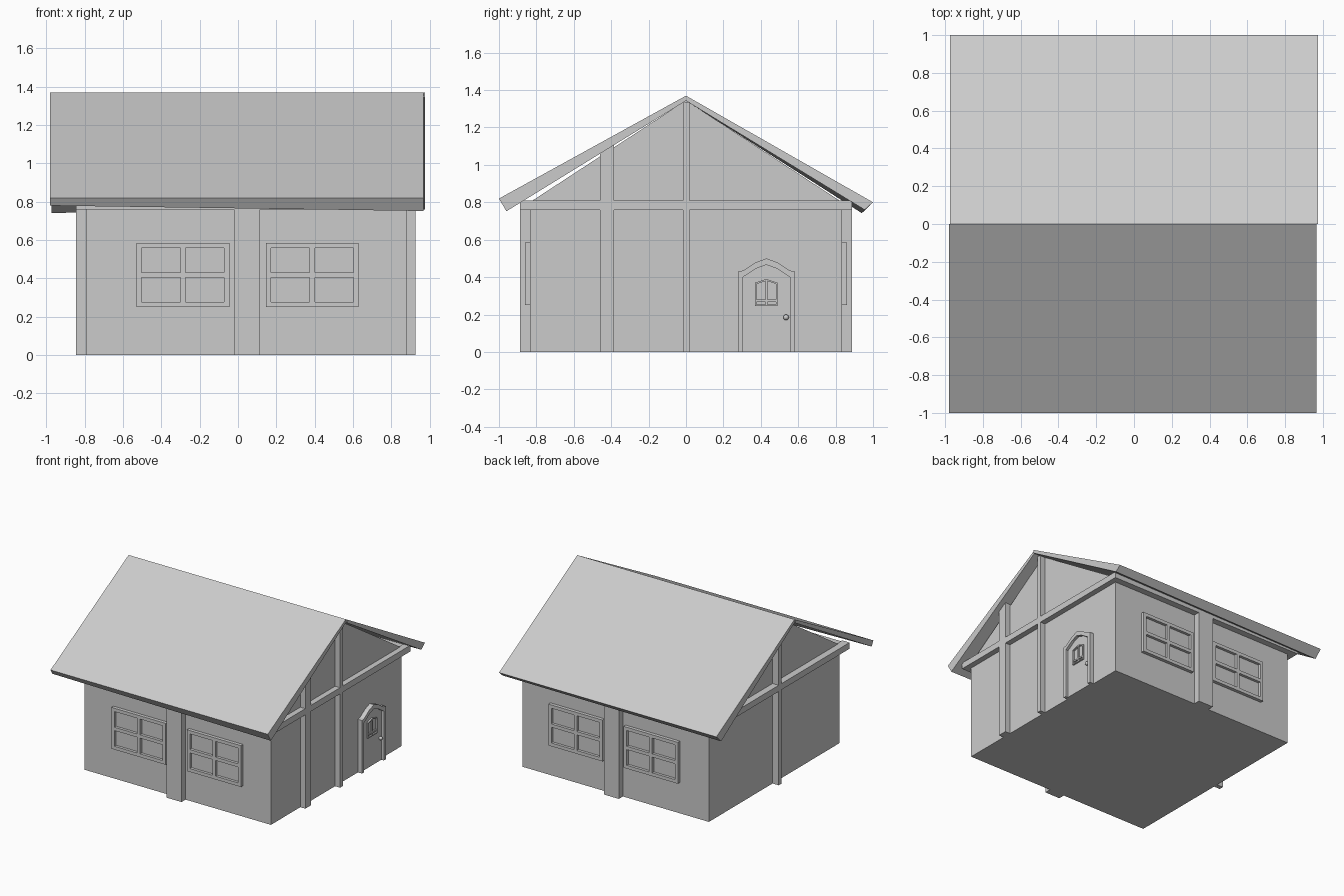
import bpy, bmesh, math
from mathutils import Matrix, Vector

if "Cube" in bpy.data.objects:
    bpy.data.objects.remove(bpy.data.objects["Cube"])

X0, X1 = -0.79, 0.88        # gable wall planes
W = 0.835                   # half depth of the walls
PX0, PX1, PY = -0.845, 0.925, 0.887   # outer faces of the timber


def finish(name, bm):
    bmesh.ops.recalc_face_normals(bm, faces=bm.faces)
    me = bpy.data.meshes.new(name)
    bm.to_mesh(me)
    bm.free()
    ob = bpy.data.objects.new(name, me)
    bpy.context.collection.objects.link(ob)
    return ob


def add_box(bm, x0, x1, y0, y1, z0, z1):
    m = Matrix.Translation(((x0 + x1) / 2, (y0 + y1) / 2, (z0 + z1) / 2))
    m = m @ Matrix.Diagonal((abs(x1 - x0), abs(y1 - y0), abs(z1 - z0), 1))
    bmesh.ops.create_cube(bm, size=1, matrix=m)


def boxes(name, *dims):
    bm = bmesh.new()
    for d in dims:
        add_box(bm, *d)
    return finish(name, bm)


def loft(name, left, x0, right, x1):
    """Prism between two (y, z) outlines at x0 and x1."""
    bm = bmesh.new()
    a = [bm.verts.new((x0, y, z)) for y, z in left]
    b = [bm.verts.new((x1, y, z)) for y, z in right]
    bm.faces.new(a)
    bm.faces.new(b)
    n = len(a)
    for i in range(n):
        j = (i + 1) % n
        bm.faces.new((a[i], a[j], b[j], b[i]))
    return finish(name, bm)


def prism(name, pts, x0, x1):
    return loft(name, pts, x0, pts, x1)


def add_mirror(ob):
    """Mirror a front part to the back."""
    ob.modifiers.new("mirror", 'MIRROR').use_axis = (False, True, False)


# House body with gables
prism("walls", [(-W, 0), (W, 0), (W, 0.80), (0, 1.345), (-W, 0.80)], X0, X1)

# Roof: two slabs, slightly tapering along the eaves
ridge_t, ridge_b = (0, 1.37), (0, 1.343)
loft("roof_front",
     [ridge_t, (-1, 0.82), (-0.975, 0.78), ridge_b], -0.98,
     [ridge_t, (-1, 0.82), (-0.96, 0.752), ridge_b], 0.967)
loft("roof_back",
     [ridge_t, (1, 0.80), (0.94, 0.742), ridge_b], -0.973,
     [ridge_t, (1, 0.80), (0.955, 0.76), ridge_b], 0.975)

# Beam running round the wall tops
boxes("left_beam", (PX0, X0 + 0.01, -PY, PY, 0.76, 0.81))
boxes("right_beam", (X1 - 0.01, PX1, -PY, PY, 0.76, 0.81))
add_mirror(boxes("eave_beam", (X0, X1, -PY, -W + 0.01, 0.76, 0.80)))


# Timber posts on the gables, tops cut to the roof slope
def gable_post(name, y0, y1, x0, x1):
    top = lambda y: 1.345 - 0.62 * abs(y)
    prism(name, [(y0, 0), (y1, 0), (y1, top(y1)), (y0, top(y0))], x0, x1)


gable_post("right_centre_post", -0.015, 0.02, X1 - 0.01, PX1)
gable_post("right_side_post", -0.46, -0.385, X1 - 0.01, PX1)
gable_post("left_centre_post", -0.015, 0.02, PX0, X0 + 0.01)

# Wide posts between the windows
add_mirror(boxes("wall_post", (-0.02, 0.115, -PY, -W + 0.01, 0, 0.78)))

# Four-pane windows: frame and glazing bars over recessed glass
for name, x in (("left_window", -0.53), ("right_window", 0.145)):
    w, z0, z1, t = 0.485, 0.25, 0.585, 0.027
    yf, yb = -0.862, -W + 0.01
    xm, zm = x + w / 2, (z0 + z1) / 2
    frame = boxes(name + "_frame",
                  (x, x + t, yf, yb, z0, z1),
                  (x + w - t, x + w, yf, yb, z0, z1),
                  (xm - t / 2, xm + t / 2, yf, yb, z0 + t, z1 - t),
                  (x + t, x + w - t, yf, yb, z0, z0 + t),
                  (x + t, x + w - t, yf, yb, z1 - t, z1),
                  (x + t, x + w - t, yf, yb, zm - t / 2, zm + t / 2))
    add_mirror(frame)
    add_mirror(boxes(name + "_glass", (x + t, x + w - t, -W - 0.005, yb, z0 + t, z1 - t)))

# Door with pointed arch: frame is an outline band, mirrored about its centre
DY = 0.43


def both(half):
    """Complete a half outline (offset from door centre, z)."""
    return [(DY - a, z) for a, z in half] + [(DY + a, z) for a, z in reversed(half) if a > 0]


outer = [(0.152, 0), (0.152, 0.43), (0.125, 0.435), (0.06, 0.478), (0, 0.50)]
inner = [(0.126, 0), (0.126, 0.40), (0.110, 0.41), (0.055, 0.446), (0, 0.466)]
prism("door_frame", both(outer) + both(inner)[::-1], X1 - 0.01, X1 + 0.037)
prism("door", both(inner), X1 - 0.01, X1 + 0.015)

# Small arched door window with glazing bars
wo = [(0.06, 0.245), (0.06, 0.37), (0, 0.39)]
wi = [(0.052, 0.253), (0.052, 0.363), (0, 0.381)]
win = both(wo) + [both(wo)[0]] + [both(wi)[0]] + both(wi)[::-1]
bm = bmesh.new()
o, i = both(wo), both(wi)
for k in range(len(o)):
    j = (k + 1) % len(o)
    quad = [o[k], o[j], i[j], i[k]]
    f = bm.faces.new([bm.verts.new((X1 + 0.015, y, z)) for y, z in quad])
    ext = bmesh.ops.extrude_face_region(bm, geom=[f])
    vs = [v for v in ext["geom"] if isinstance(v, bmesh.types.BMVert)]
    bmesh.ops.translate(bm, verts=vs, vec=Vector((0.012, 0, 0)))
add_box(bm, X1 + 0.01, X1 + 0.025, DY - 0.006, DY + 0.006, 0.25, 0.383)
add_box(bm, X1 + 0.01, X1 + 0.025, DY - 0.055, DY + 0.055, 0.268, 0.28)
finish("door_window", bm)

# Door knob
bm = bmesh.new()
bmesh.ops.create_uvsphere(bm, u_segments=16, v_segments=8, radius=0.015,
                          matrix=Matrix.Translation((X1 + 0.025, 0.535, 0.185)))
knob = finish("door_knob", bm)
for p in knob.data.polygons:
    p.use_smooth = True
